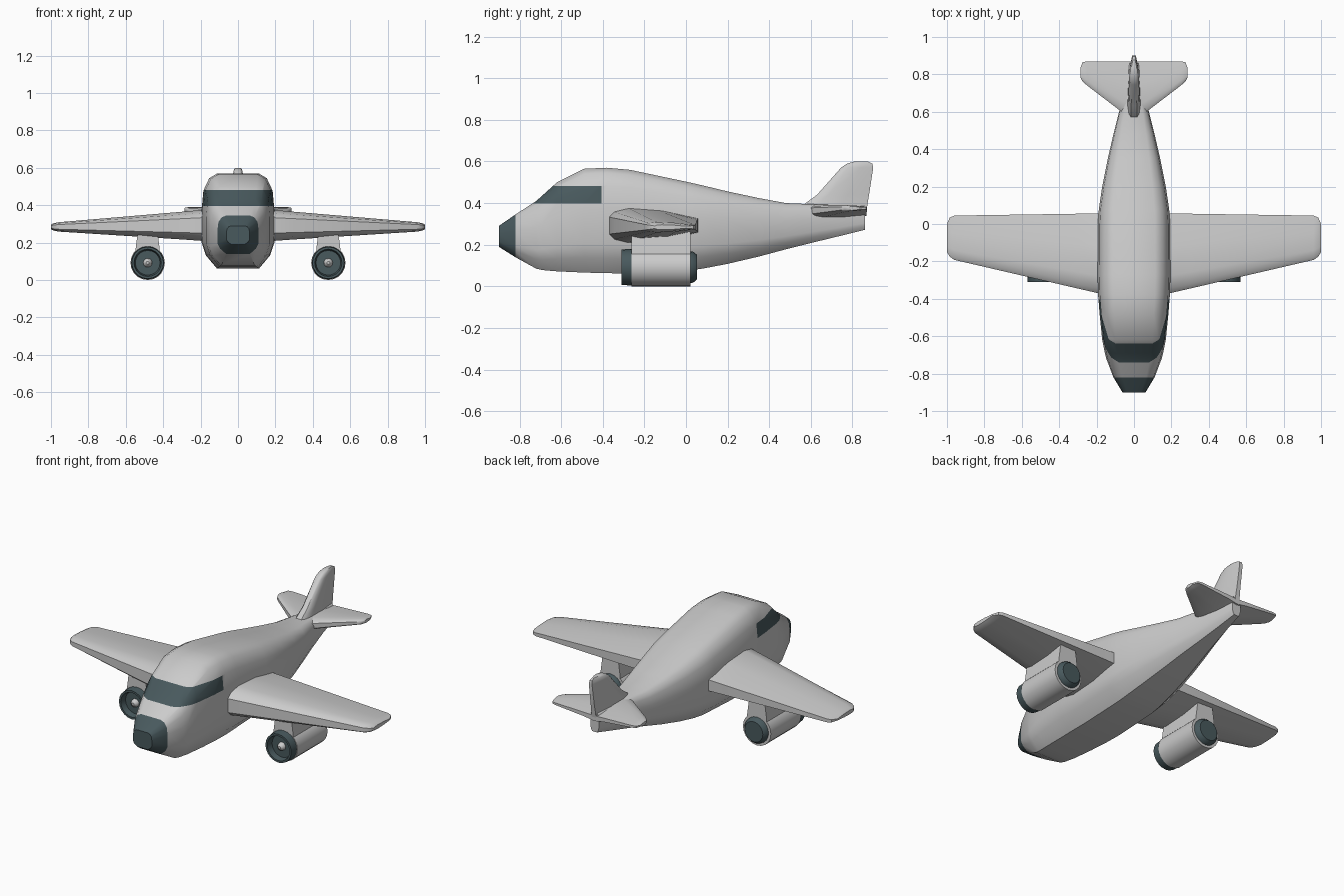
import bpy, bmesh, math

if "Cube" in bpy.data.objects:
    bpy.data.objects.remove(bpy.data.objects["Cube"])

dark = bpy.data.materials.new("dark_glass")
dark.diffuse_color = (0.065, 0.1, 0.11, 1)
dark.use_nodes = True
dark.node_tree.nodes["Principled BSDF"].inputs["Base Color"].default_value = dark.diffuse_color


def finish(bm, name, mat=None, mirror=False, angle=38):
    bmesh.ops.recalc_face_normals(bm, faces=bm.faces)
    me = bpy.data.meshes.new(name)
    bm.to_mesh(me)
    bm.free()
    ob = bpy.data.objects.new(name, me)
    bpy.context.collection.objects.link(ob)
    if mat:
        me.materials.append(mat)
    if mirror:
        ob.modifiers.new("Mirror", 'MIRROR')
    bpy.ops.object.select_all(action='DESELECT')
    bpy.context.view_layer.objects.active = ob
    ob.select_set(True)
    bpy.ops.object.shade_smooth_by_angle(angle=math.radians(angle))
    return ob


def loft(rings):
    """Skin a list of equal-length point rings and cap both ends."""
    bm = bmesh.new()
    vr = [[bm.verts.new(p) for p in r] for r in rings]
    n = len(vr[0])
    for a, b in zip(vr, vr[1:]):
        for i in range(n):
            j = (i + 1) % n
            bm.faces.new((a[i], a[j], b[j], b[i]))
    bm.faces.new(vr[0])
    bm.faces.new(vr[-1])
    return bm


def blade(y0, y1, t):
    """Rounded blade section as (y, offset) pairs, half thickness t."""
    c = y1 - y0
    half = [(y0, .5), (y0 + .06 * c, .8), (y0 + .22 * c, 1), (y0 + .6 * c, .85), (y1, .4)]
    return [(y, k * t) for y, k in half] + [(y, -k * t) for y, k in reversed(half)]


# fuselage: faceted sections (y, top, bottom, half width)
half = [(.58, 1), (.8, .95), (.95, .83), (1, .62), (1, .28), (.88, .14), (.58, 0)]
outline = half + [(-x, z) for x, z in reversed(half)]
stations = [(-.9, .29, .19, .062), (-.82, .345, .14, .11), (-.72, .41, .085, .148),
            (-.69, .437, .078, .156), (-.62, .5, .072, .17), (-.49, .565, .066, .183),
            (-.38, .57, .063, .192), (-.27, .56, .062, .195), (0, .503, .074, .193),
            (.08, .485, .085, .188), (.2, .456, .108, .17), (.35, .424, .143, .14),
            (.48, .40, .178, .11), (.6, .395, .208, .08), (.74, .39, .242, .05),
            (.86, .385, .272, .028)]
bm = loft([[(x * w, y, b + z * (t - b)) for x, z in outline] for y, t, b, w in stations])


def cut(co, no, ymax):
    faces = [f for f in bm.faces if f.calc_center_median().y < ymax]
    geom = set(faces)
    for f in faces:
        geom.update(f.edges)
        geom.update(f.verts)
    bmesh.ops.bisect_plane(bm, geom=list(geom), plane_co=co, plane_no=no, dist=1e-5)


# window band and nose patch
cut((0, -.405, 0), (0, 1, 0), 2)
cut((0, 0, .397), (0, 0, 1), -.405)
cut((0, 0, .482), (0, 0, 1), -.405)
for f in bm.faces:
    c = f.calc_center_median()
    if c.y < -.82 or (c.y < -.405 and .397 < c.z < .482):
        f.material_index = 1
body_mat = bpy.data.materials.new("body_grey")
body_mat.diffuse_color = (.8, .8, .8, 1)
body_mat.use_nodes = True
body_mat.node_tree.nodes["Principled BSDF"].inputs["Base Color"].default_value = body_mat.diffuse_color
body = finish(bm, "fuselage", body_mat)
body.data.materials.append(dark)

# wings with rounded tips (x, leading y, trailing y, centre z, half thickness)
wing = [(.12, -.37, .06, .292, .092), (.2, -.368, .056, .292, .082), (.3, -.345, .055, .291, .074),
        (.96, -.192, .045, .284, .025), (.985, -.175, .035, .284, .02), (1, -.15, 0, .284, .012)]
finish(loft([[(x, y, zc + o) for y, o in blade(a, b, t)] for x, a, b, zc, t in wing]),
       "wing", mirror=True)

# tailplanes
tail = [(.0, .56, .868, .355, .04), (.06, .595, .868, .362, .03), (.25, .74, .87, .374, .016),
        (.275, .762, .865, .375, .014), (.287, .785, .835, .375, .01)]
finish(loft([[(x, y, zc + o) for y, o in blade(a, b, t)] for x, a, b, zc, t in tail]),
       "tailplane", mirror=True)

# tail fin (z, leading y, trailing y, half thickness)
fin = [(.34, .54, .865, .04), (.4, .575, .873, .034), (.44, .63, .88, .03),
       (.57, .745, .9, .026), (.59, .775, .895, .022), (.6, .81, .875, .014)]
finish(loft([[(o, y, z) for y, o in blade(a, b, t)] for z, a, b, t in fin]), "tail_fin")

# engines
EX, EZ, N = .483, .092, 20


def lathe(name, profile, mat=None):
    rings = [[(EX + r * math.cos(2 * math.pi * i / N), y, EZ + r * math.sin(2 * math.pi * i / N))
              for i in range(N)] for r, y in profile]
    return finish(loft(rings), name, mat, mirror=True)


lathe("nacelle", [(.092, -.262), (.092, .022)])
lathe("intake_ring", [(.089, -.255), (.085, -.31), (.073, -.31), (.066, -.275)], dark)
lathe("fan_hub", [(.025, -.27), (.02, -.29), (.008, -.3)])
lathe("exhaust", [(.078, .015), (.074, .035), (.06, .052)], dark)

# pylon between nacelle and wing
finish(loft([[(EX + s * w, y, z) for s, y in ((-1, -.262), (1, -.262), (1, .022), (-1, .022))]
             for w, z in ((.068, .1), (.064, .17), (.056, .232), (.05, .27))]), "pylon", mirror=True)
